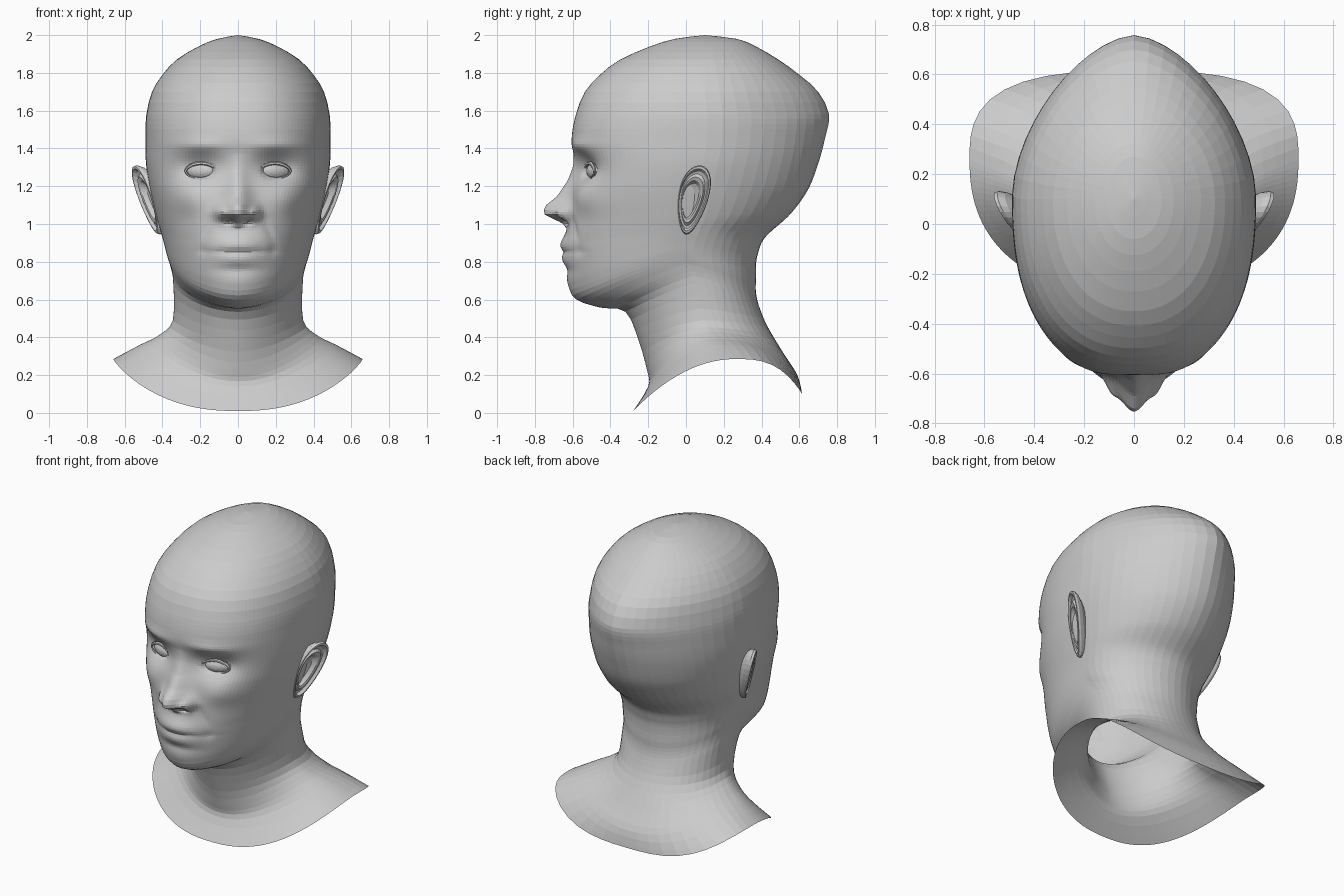
import bpy, bmesh, math

cube = bpy.data.objects.get("Cube")
if cube:
    bpy.data.objects.remove(cube, do_unlink=True)

clay = bpy.data.materials.new("plain grey")
clay.use_nodes = True
clay.diffuse_color = (0.6, 0.6, 0.6, 1)
clay.node_tree.nodes["Principled BSDF"].inputs["Base Color"].default_value = (0.6, 0.6, 0.6, 1)


def interp(points, v):
    """Straight-line lookup in a short list of (position, value) pairs."""
    if v <= points[0][0]:
        return points[0][1]
    for (a, fa), (b, fb) in zip(points, points[1:]):
        if v <= b:
            return fa + (fb - fa) * (v - a) / (b - a)
    return points[-1][1]


def catmull(p, q, r, s, t):
    return [0.5 * (2 * b + (c - a) * t + (2 * a - 5 * b + 4 * c - d) * t * t
                   + (3 * b - a - 3 * c + d) * t ** 3) for a, b, c, d in zip(p, q, r, s)]


def bump(x, cx, rx, z, cz, rz):
    return math.exp(-((x - cx) / rx) ** 2 - ((z - cz) / rz) ** 2)


def loft(name, rings):
    """Skin closed rings of points into one flat-shaded object."""
    bm = bmesh.new()
    rows = [[bm.verts.new(p) for p in ring] for ring in rings]
    for upper, lower in zip(rows, rows[1:]):
        n = len(upper)
        for i in range(n):
            j = (i + 1) % n
            bm.faces.new((upper[i], lower[i], lower[j], upper[j]))
    bmesh.ops.remove_doubles(bm, verts=bm.verts, dist=0.0004)
    bmesh.ops.recalc_face_normals(bm, faces=bm.faces)
    mesh = bpy.data.meshes.new(name)
    bm.to_mesh(mesh)
    bm.free()
    mesh.materials.append(clay)
    obj = bpy.data.objects.new(name, mesh)
    bpy.context.collection.objects.link(obj)


# Level skull sections: height, front, half width, widest point, back
skull = [
    (2.0, .1, 0, .1, .1), (1.98, -.06, .11, .1, .27), (1.94, -.19, .21, .1, .37),
    (1.87, -.35, .325, .1, .49), (1.79, -.455, .4, .1, .6), (1.7, -.535, .455, .1, .7),
    (1.58, -.583, .485, .11, .757), (1.45, -.605, .49, .11, .735),
    (1.32, -.59, .487, .09, .7), (1.18, -.6, .465, .06, .645), (1.05, -.618, .435, .04, .55),
]
# Tilted jaw, neck and collar sections: front y z, half width, side y z, back y z
neck = [
    (-.635, .93, .412, .02, .97, .42, .93), (-.635, .8, .395, 0, .91, .38, .84),
    (-.62, .68, .382, -.01, .86, .37, .77), (-.58, .6, .37, 0, .82, .37, .7),
    (-.45, .557, .355, .02, .77, .37, .64), (-.32, .535, .343, .06, .69, .385, .57),
    (-.25, .38, .345, .1, .49, .43, .46), (-.205, .22, .42, .15, .41, .52, .31),
    (-.2, .14, .52, .2, .36, .59, .2), (-.28, .01, .66, .26, .285, .615, .1),
]
keys = [(f, z, w, s, z, b, z) for z, f, w, s, b in skull] + neck

# Squareness of the sections, and how the rim height blends, by height
front_power = [(.01, 2.35), (.14, 2), (.3, 1.8), (.6, 1.9), (.9, 2.1), (1.2, 2.4), (1.5, 2.4), (2, 2.1)]
back_power = [(.01, 2.9), (.14, 2.3), (.6, 2), (1.2, 1.85), (1.6, 1.62), (2, 2)]
front_blend = [(.2, 2), (.55, 1.2)]
back_blend = [(.01, 3), (.4, 1.2)]

nose_height = [(.975, 0), (1.005, .03), (1.03, .09), (1.05, .13), (1.075, .138), (1.1, .13),
               (1.145, .08), (1.225, .035), (1.3, .012), (1.37, 0)]
nose_width = [(1, .075), (1.06, .082), (1.14, .068), (1.3, .045)]


def face_relief(x, z):
    """Forward push of the skin that shapes the features."""
    x = abs(x)
    push = interp(nose_height, z) * math.exp(-(x / interp(nose_width, z)) ** 2)
    push += .035 * bump(x, .092, .03, z, 1.06, .035)      # nostril wings
    push -= .03 * bump(x, .048, .024, z, 1.012, .018)     # nostrils
    push -= .06 * bump(x, .205, .115, z, 1.295, .075)     # eye sockets
    push += .014 * bump(x, .2, .13, z, 1.415, .035)       # brows
    push += .024 * bump(x, .27, .1, z, 1.13, .08)         # cheeks
    push += .028 * bump(x, 0, .14, z, .89, .048)          # upper lip
    push += .018 * bump(x, 0, .12, z, .812, .035)         # lower lip
    push -= .008 * bump(x, 0, .15, z, .853, .014)         # mouth line
    push -= .008 * bump(x, .185, .025, z, .86, .03)       # mouth corners
    push -= .006 * bump(x, 0, .12, z, .755, .025)         # chin crease
    push += .005 * bump(x, 0, .11, z, .68, .05)           # chin
    push -= .009 * bump(x, .13 + .4 * max(0, 1.05 - z), .025, z, .97, .08)  # smile fold
    eye = ((x - .195) / .08) ** 2 + ((z - 1.28) / .044) ** 2
    if eye < 1:
        push -= .035 * (1 - eye)                          # eye opening
    return push


FRONT, BACK = 40, 12
half = [math.pi / 2 * (i / FRONT) ** 1.25 for i in range(FRONT)]
half += [math.pi / 2 * (1 + i / BACK) for i in range(BACK + 1)]
angles = half + [-a for a in reversed(half[1:-1])]


def section(ring):
    front, front_z, width, side, side_z, back, back_z = ring
    points = []
    for a in angles:
        s, c = math.sin(a), math.cos(a)
        ahead = c > 0
        n = interp(front_power if ahead else back_power, front_z)
        r = (abs(s) ** n + abs(c) ** n) ** (-1 / n)
        f = min(1, r * abs(c))
        x = max(0, width) * r * s
        if ahead:
            y = side + (front - side) * f
            z = side_z + (front_z - side_z) * f ** interp(front_blend, front_z)
            if f > .35 and z > .58:
                y -= face_relief(x, z)
        else:
            y = side + (back - side) * f
            z = side_z + (back_z - side_z) * f ** interp(back_blend, front_z)
        points.append((x, y, z))
    return points


# Head, neck and collar as one open skin, finer through the face
rings = []
last = len(keys) - 1
for k in range(last):
    steps = 2 if k < 6 else 5 if k == 6 else 10 if k < 13 else 3
    ends = keys[max(k - 1, 0)], keys[k], keys[k + 1], keys[min(k + 2, last)]
    for i in range(steps):
        rings.append(section(catmull(*ends, i / steps)))
rings.append(section(keys[last]))
loft("head_and_neck", rings)

# Ear contour steps: size, outward offset
ear_steps = [(.7, -.07), (.95, -.03), (1, -.004), (.97, .012), (.9, .014), (.83, -.004),
             (.75, -.006), (.66, .008), (.56, .004), (.47, -.022), (.25, -.03), (0, -.03)]


def ear(side):
    rings = []
    for size, out in ear_steps:
        ring = []
        for i in range(28):
            a = math.tau * i / 28
            up = math.sin(a)
            z = .183 * size * up
            y = size * (.08 + .02 * up) * math.cos(a) + .19 * z - .025 * (1 - size)
            x = .478 + .25 * z + .45 * y + out
            ring.append((side * x, y + .037, z + 1.128))
        rings.append(ring)
    return rings


def eyeball(side):
    rings = []
    for i in range(11):
        t = math.pi * i / 10
        ring = []
        for j in range(20):
            a = math.tau * j / 20
            x = .082 * math.sin(t) * math.cos(a)
            y = -.474 - .048 * math.cos(t) + .3 * x
            ring.append((side * (.195 + x), y, 1.28 + .048 * math.sin(t) * math.sin(a)))
        rings.append(ring)
    return rings


def eyelids(side):
    """A thin rim swept around the almond-shaped eye opening."""
    rings = []
    for i in range(25):
        a = math.tau * i / 24
        c, s = math.cos(a), math.sin(a)
        thick = .007 + .003 * s
        ring = []
        for j in range(6):
            b = math.tau * j / 6
            x = (.082 + thick * math.cos(b)) * c
            z = (.042 + thick * math.cos(b)) * s * (.75 + .25 * abs(s))
            y = -.51 + .3 * x + thick * math.sin(b)
            ring.append((side * (.195 + x), y, 1.28 + z))
        rings.append(ring)
    return rings


for label, side in (("left", 1), ("right", -1)):
    loft(label + "_ear", ear(side))
    loft(label + "_eyeball", eyeball(side))
    loft(label + "_eyelids", eyelids(side))
